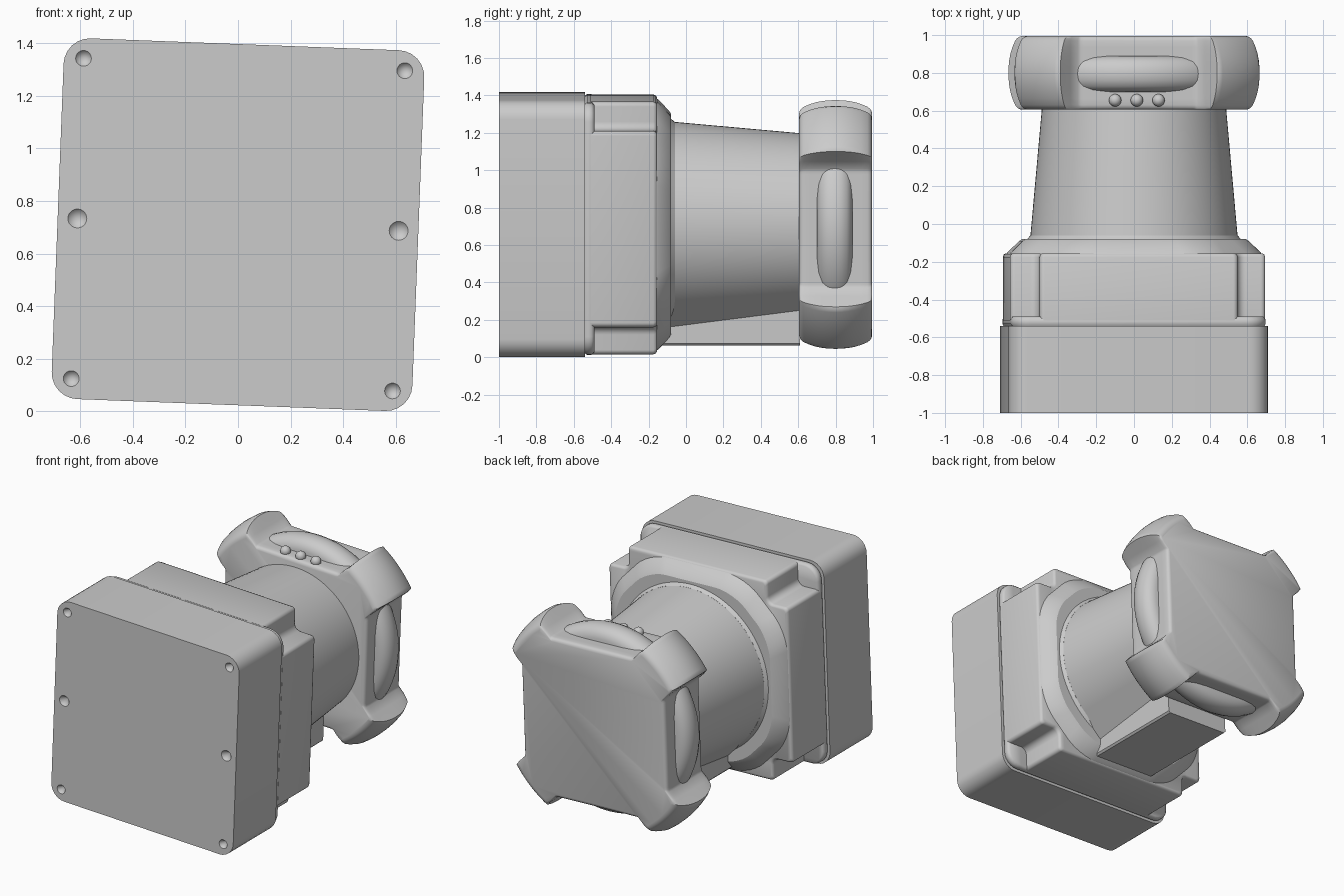
import bpy, bmesh, math
from mathutils import Matrix, Vector

cube = bpy.data.objects.get("Cube")
if cube:
    bpy.data.objects.remove(cube, do_unlink=True)

grey = bpy.data.materials.new("light_grey")
grey.use_nodes = True
GREY = (0.6, 0.6, 0.6, 1)
grey.diffuse_color = GREY
grey.node_tree.nodes["Principled BSDF"].inputs["Base Color"].default_value = GREY

# The whole device leans slightly about its long axis
PLACE = Matrix.Translation((0, 0, 0.71)) @ Matrix.Rotation(math.radians(2.2), 4, 'Y')


def finish(name, bm, angle=30):
    bmesh.ops.recalc_face_normals(bm, faces=bm.faces)
    bm.transform(PLACE)
    mesh = bpy.data.meshes.new(name)
    bm.to_mesh(mesh)
    bm.free()
    mesh.materials.append(grey)
    obj = bpy.data.objects.new(name, mesh)
    bpy.context.collection.objects.link(obj)
    smooth(obj, angle)
    return obj


def smooth(obj, angle=30):
    bpy.ops.object.select_all(action='DESELECT')
    obj.select_set(True)
    bpy.context.view_layer.objects.active = obj
    bpy.ops.object.shade_smooth_by_angle(angle=math.radians(angle))


def loft(name, sections, angle=30):
    """Skin matching (x, z) outlines placed along y, closed with flat caps."""
    bm = bmesh.new()
    rings = [[bm.verts.new((x, y, z)) for x, z in pts] for y, pts in sections]
    for a, b in zip(rings, rings[1:]):
        for i in range(len(a)):
            j = (i + 1) % len(a)
            bm.faces.new((a[i], a[j], b[j], b[i]))
    bm.faces.new(rings[0])
    bm.faces.new(rings[-1])
    return finish(name, bm, angle)


def rounded(corners, cut, steps=6):
    """Polygon with each corner replaced by an arc; cut is one value or one per corner."""
    pts = []
    for i, c in enumerate(corners):
        d = cut[i] if isinstance(cut, list) else cut
        c = Vector(c)
        a = c + (Vector(corners[i - 1]) - c).normalized() * d
        b = c + (Vector(corners[(i + 1) % len(corners)]) - c).normalized() * d
        for k in range(steps + 1):
            t = k / steps
            wa, wc, wb = (1 - t) ** 2, 1.4 * t * (1 - t), t * t
            pts.append((a * wa + c * wc + b * wb) / (wa + wc + wb))
    return pts


def four_way(pts):
    """Repeat a corner's points around the four quarter turns."""
    out = []
    for _ in range(4):
        out += pts
        pts = [(-z, x) for x, z in pts]
    return out


def square(h, r):
    return rounded(four_way([(h, h)]), r)


def cross(h, n):
    return rounded(four_way([(h, n), (n, n), (n, h)]), [0.025, 0.045, 0.025] * 4)


def octagon(h, c):
    return rounded(four_way([(h, h - c), (h - c, h)]), 0.13)


def circle(r, n=96):
    return [(r * math.cos(math.tau * i / n), r * math.sin(math.tau * i / n)) for i in range(n)]


# Base box with conical screw recesses
base = loft("base_box", [(-1, square(0.687, 0.1)), (-0.54, square(0.687, 0.1))])
bm = bmesh.new()
for x in (-0.612, 0.612):
    for z, r in ((-0.61, 0.03), (0, 0.036), (0.61, 0.03)):
        spot = Matrix.Translation((x, -1, z)) @ Matrix.Rotation(math.pi / 2, 4, 'X')
        bmesh.ops.create_cone(bm, cap_ends=True, segments=24, radius1=0, radius2=r * 2,
                              depth=0.08, matrix=spot)
cutter = finish("screw_recess_cutter", bm)
cutter.hide_render = True
mod = base.modifiers.new("screw_recesses", 'BOOLEAN')
mod.operation = 'DIFFERENCE'
mod.solver = 'EXACT'
mod.object = cutter
bpy.context.view_layer.objects.active = base
bpy.ops.object.modifier_apply(modifier=mod.name)
bpy.data.objects.remove(cutter, do_unlink=True)
smooth(base)

# Housing: a thin flange, then a block with notched corners
loft("housing_flange", [(-0.545, square(0.665, 0.09)), (-0.53, square(0.675, 0.1)),
                        (-0.505, square(0.675, 0.1)), (-0.49, square(0.662, 0.09))], 50)
loft("housing_block", [(-0.51, cross(0.676, 0.525)), (-0.175, cross(0.676, 0.525)),
                       (-0.161, cross(0.671, 0.52)), (-0.155, cross(0.66, 0.51))], 50)

# Sloped collar around the neck
loft("collar", [(-0.165, octagon(0.668, 0.3)), (-0.15, octagon(0.662, 0.3)),
                (-0.09, octagon(0.6, 0.27)), (-0.08, octagon(0.585, 0.265))], 28)


# Tapered neck
def neck_radius(y):
    return 0.543 - 0.09 * y


loft("neck", [(y, circle(neck_radius(y))) for y in (-0.1, 0.61)])
bead = [(-0.085, 0.57), (-0.07, 0.557), (-0.06, 0.549)]
loft("neck_fillet", [(y, circle(r)) for y, r in bead])


# Keel below the neck, tangent to it
def keel(y):
    r = neck_radius(y)
    t = r * math.sqrt(0.5)
    half = [(t, -t), (0.24, 0.24 - 2 * t), (0.24, -0.628), (0.228, -0.64)]
    return [(0, 0)] + half + [(-x, z) for x, z in reversed(half)]


loft("keel", [(y, keel(y)) for y in (-0.14, 0.61)])

# Head with four rounded corner lobes and a recess on each side
FLOOR, HALF, SLOPE, SOFT = 0.54, 0.32, 0.85, 45


def head_outline(y, inset, count=320):
    rim = 0.78 - 0.065 * ((y - 0.8) / 0.195) ** 2
    pts = []
    for i in range(count):
        a = math.tau * i / count
        f = abs((a + math.pi / 4) % (math.pi / 2) - math.pi / 4)
        r = rim
        if math.tan(f) < SLOPE - 0.01:
            floor = FLOOR / math.cos(f)
            wall = (FLOOR * SLOPE - HALF) / (SLOPE - math.tan(f)) / math.cos(f)
            side = (floor ** SOFT + wall ** SOFT) ** (1 / SOFT)
            r = (side ** -SOFT + rim ** -SOFT) ** (-1 / SOFT)
        pts.append(((r - inset) * math.cos(a), (r - inset) * math.sin(a)))
    return pts


EDGE = [(0, 0.025), (0.004, 0.012), (0.012, 0.004), (0.025, 0)]
stations = [(0.605 + d, i) for d, i in EDGE]
stations += [(0.63 + 0.034 * k, 0) for k in range(1, 10)]
stations += [(0.995 - d, i) for d, i in reversed(EDGE)]
loft("head", [(y, head_outline(y, i)) for y, i in stations], 50)

# Ring whose arcs show as a grip in each recess
ring = [(0.7, 0.5), (0.7, 0.56), (0.71, 0.59), (0.73, 0.613), (0.76, 0.627), (0.795, 0.632)]
ring += [(1.59 - y, r) for y, r in reversed(ring[:-1])]
loft("grip_ring", [(y, circle(r, 128)) for y, r in ring], 60)

# Three round buttons on the upper side
for i in (-1, 0, 1):
    bm = bmesh.new()
    bmesh.ops.create_uvsphere(bm, u_segments=24, v_segments=12, radius=0.033,
                              matrix=Matrix.Translation((i * 0.115 - 0.006, 0.655, 0.548)))
    finish("button_%d" % (i + 2), bm, 60)
